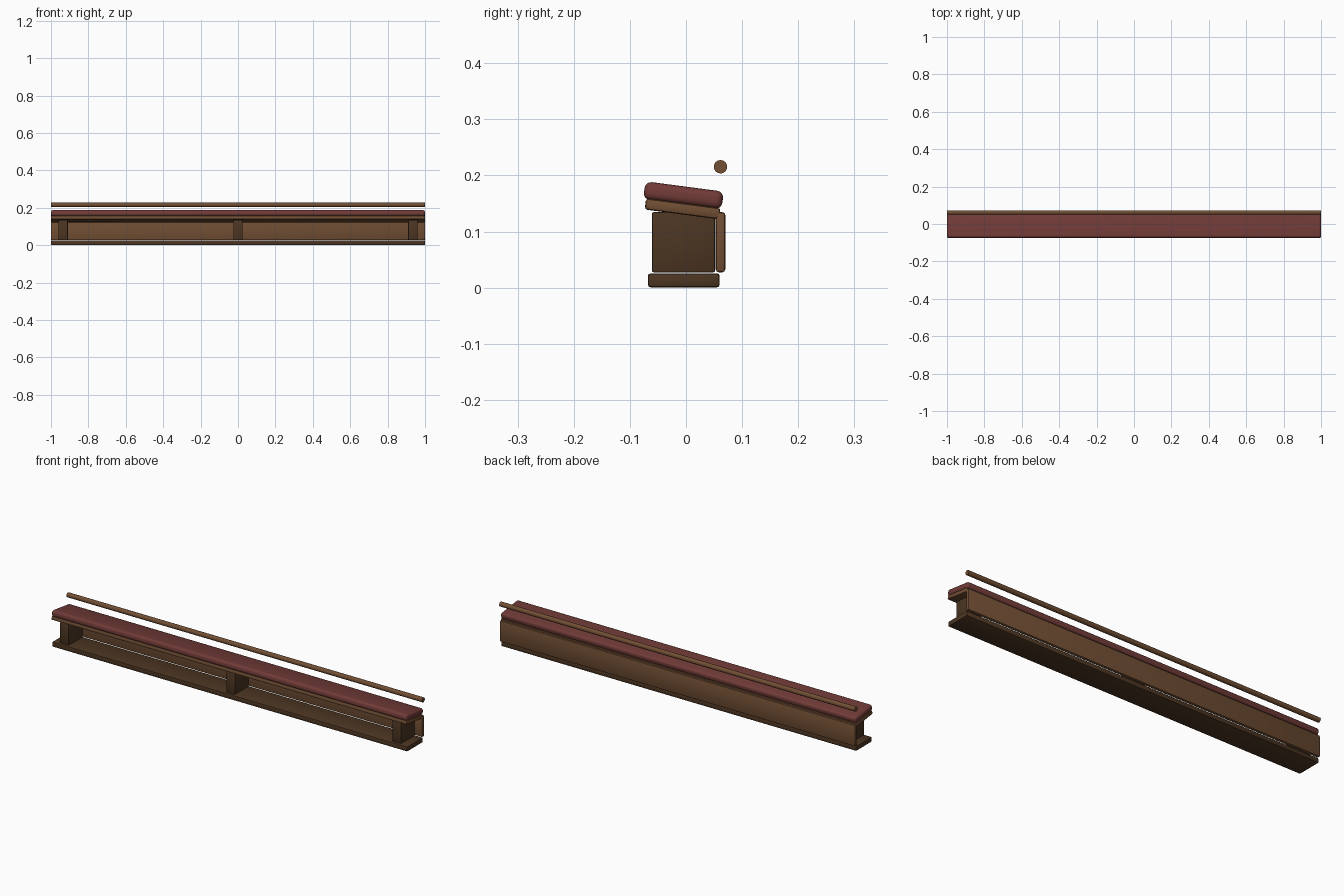
import bpy
import math

old = bpy.data.objects.get("Cube")
if old:
    bpy.data.objects.remove(old, do_unlink=True)


def material(name, rgb):
    m = bpy.data.materials.new(name)
    m.use_nodes = True
    m.diffuse_color = (*rgb, 1)
    m.node_tree.nodes["Principled BSDF"].inputs["Base Color"].default_value = (*rgb, 1)
    return m


dark_wood = material("dark wood", (0.072, 0.036, 0.016))
wood = material("wood", (0.165, 0.077, 0.034))
red_leather = material("red leather", (0.165, 0.044, 0.039))


def finish(obj, name, mat):
    obj.name = name
    obj.data.materials.append(mat)
    bpy.ops.object.shade_smooth_by_angle(angle=math.radians(35))


def box(name, centre, size, mat, bevel, segments=2, tilt=0):
    """Rounded box, tilted about the long axis."""
    bpy.ops.mesh.primitive_cube_add(size=1, location=centre)
    obj = bpy.context.object
    obj.scale = size
    bpy.ops.object.transform_apply(location=False, rotation=False, scale=True)
    obj.rotation_euler.x = tilt
    mod = obj.modifiers.new("rounded edges", "BEVEL")
    mod.width = bevel
    mod.segments = segments
    bpy.ops.object.modifier_apply(modifier=mod.name)
    finish(obj, name, mat)


# Plinth and back panel
box("base_plinth", (0, -0.004, 0.013), (2, 0.128, 0.025), dark_wood, 0.005)
box("back_panel", (0, 0.0615, 0.081), (2, 0.017, 0.107), wood, 0.005)

# Upright supports
for name, x in (("right", -0.935), ("middle", 0), ("left", 0.935)):
    box(name + "_support", (x, -0.0045, 0.081), (0.05, 0.113, 0.108), dark_wood, 0.004)

# Sloping board and cushion
slope = math.radians(-7.5)
box("seat_board", (0, -0.006, 0.1405), (2, 0.134, 0.02), wood, 0.005, tilt=slope)
box("seat_cushion", (0, -0.0045, 0.1645), (2, 0.141, 0.032), red_leather, 0.012, 4, slope)

# Round rail behind the cushion
bpy.ops.mesh.primitive_cylinder_add(vertices=16, radius=0.012, depth=2,
                                    location=(0, 0.0615, 0.2155),
                                    rotation=(0, math.pi / 2, 0))
finish(bpy.context.object, "rail", wood)
